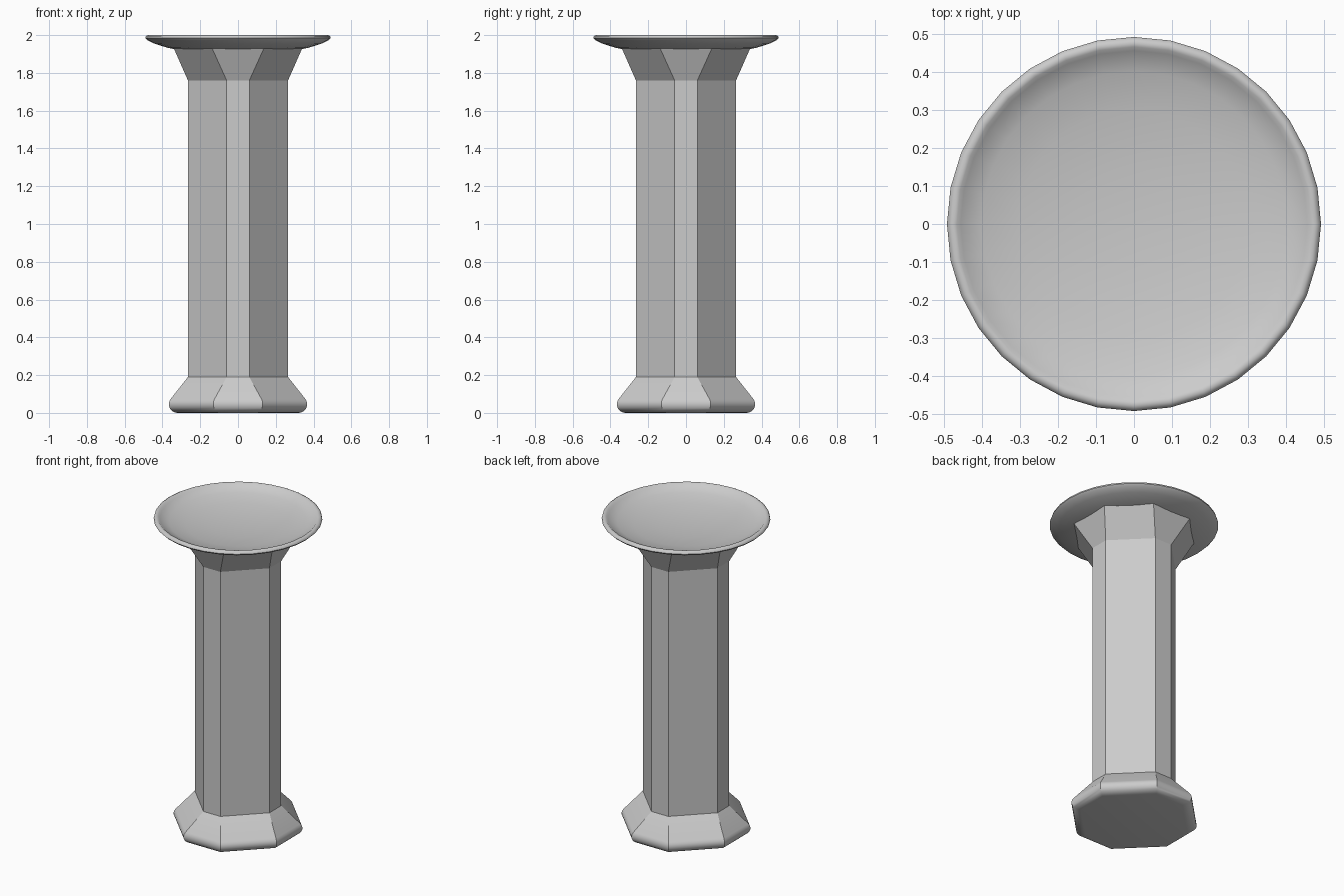
import bpy
import math

if "Cube" in bpy.data.objects:
    bpy.data.objects.remove(bpy.data.objects["Cube"])


def finish(name, verts, faces, angle):
    mesh = bpy.data.meshes.new(name)
    mesh.from_pydata(verts, [], faces)
    mesh.update()
    obj = bpy.data.objects.new(name, mesh)
    bpy.context.collection.objects.link(obj)
    bpy.ops.object.select_all(action='DESELECT')
    obj.select_set(True)
    bpy.context.view_layer.objects.active = obj
    if angle:
        bpy.ops.object.shade_smooth_by_angle(angle=math.radians(angle))
    return obj


def bridge(rows, n):
    return [(r * n + i, r * n + (i + 1) % n, (r + 1) * n + (i + 1) % n, (r + 1) * n + i)
            for r in range(rows - 1) for i in range(n)]


def octagon(a, b, z):
    # narrow faces on the axes (half-width b), wide faces on the diagonals
    return [(a, -b, z), (a, b, z), (b, a, z), (-b, a, z),
            (-a, b, z), (-a, -b, z), (-b, -a, z), (b, -a, z)]


def octagon_loft(name, rows, angle=0, cap_bottom=False):
    verts = [v for row in rows for v in octagon(*row)]
    faces = bridge(len(rows), 8)
    if cap_bottom:
        faces.append(tuple(range(7, -1, -1)))
    return finish(name, verts, faces, angle)


def lathe(name, profile, n, angle):
    # profile starts and ends on the axis
    inner = profile[1:-1]
    verts = [(r * math.cos(2 * math.pi * i / n), r * math.sin(2 * math.pi * i / n), z)
             for r, z in inner for i in range(n)]
    faces = bridge(len(inner), n)
    low, high, last = len(verts), len(verts) + 1, (len(inner) - 1) * n
    verts += [(0, 0, profile[0][1]), (0, 0, profile[-1][1])]
    for i in range(n):
        j = (i + 1) % n
        faces.append((low, j, i))
        faces.append((high, last + i, last + j))
    return finish(name, verts, faces, angle)


# Flared foot with a rounded lower edge
rows = [(0.275, 0.067, 0.0)]
for k in range(9):
    t = math.radians(-90 + 128 * k / 8)
    a = 0.32 + 0.046 * math.cos(t)
    rows.append((a, 0.06 + 0.7 * (a - 0.265), 0.046 + 0.046 * math.sin(t)))
rows.append((0.265, 0.06, 0.19))
octagon_loft("base", rows[1:], 30, cap_bottom=True)

# Straight octagonal shaft
octagon_loft("shaft", [(0.265, 0.06, 0.19), (0.265, 0.06, 1.76)])

# Flare under the dish
octagon_loft("neck_flare", [(0.265, 0.06, 1.76), (0.34, 0.137, 1.93)])

# Shallow round dish with a rolled rim
lathe("dish", [
    (0, 1.911), (0.2, 1.911), (0.29, 1.918), (0.37, 1.932), (0.44, 1.954),
    (0.48, 1.973), (0.491, 1.984), (0.488, 1.994), (0.477, 2.0), (0.465, 1.998),
    (0.455, 1.988), (0.4, 1.967), (0.3, 1.947), (0.15, 1.932), (0, 1.928)],
    32, 50)
